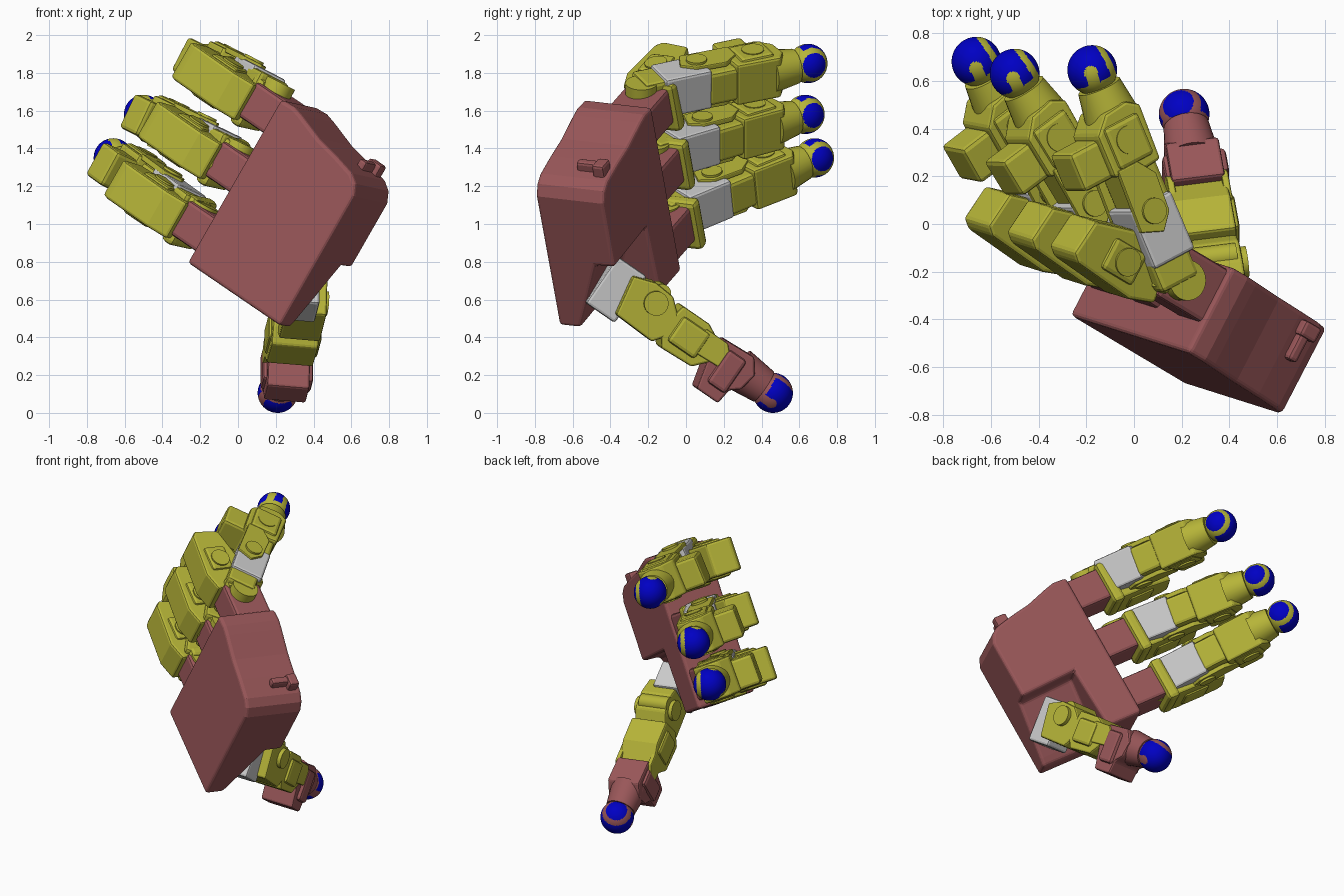
import bpy, bmesh
from mathutils import Vector, Matrix

if "Cube" in bpy.data.objects:
    bpy.data.objects.remove(bpy.data.objects["Cube"])

def material(name, col):
    m = bpy.data.materials.new(name)
    m.diffuse_color = (*col, 1)
    m.use_nodes = True
    m.node_tree.nodes["Principled BSDF"].inputs["Base Color"].default_value = m.diffuse_color
    return m

RED = material("red", (0.32, 0.095, 0.10))
YEL = material("yellow", (0.47, 0.46, 0.04))
BLUE = material("blue", (0.0, 0.0, 0.55))

def frame(o, u, v):
    """Matrix with columns u, v, u x v (v squared up against u)."""
    u = Vector(u).normalized()
    v = Vector(v)
    v = (v - u * v.dot(u)).normalized()
    m = Matrix((u, v, u.cross(v))).transposed().to_4x4()
    m.translation = o
    return m

def finish(name, bm, M, mat, bevel=0.0):
    bmesh.ops.recalc_face_normals(bm, faces=bm.faces)
    bm.transform(M)
    me = bpy.data.meshes.new(name)
    bm.to_mesh(me)
    bm.free()
    ob = bpy.data.objects.new(name, me)
    bpy.context.collection.objects.link(ob)
    if mat:
        me.materials.append(mat)
    if bevel:
        b = ob.modifiers.new("bevel", "BEVEL")
        b.width, b.segments, b.limit_method = bevel, 2, "ANGLE"
    return ob

def prism(name, M, pts, w0, w1, mat, plane="uv", bevel=0.012):
    """Profile in the u-v or u-w plane, extruded along the third axis."""
    bm = bmesh.new()
    place = (lambda p, w: (p[0], p[1], w)) if plane == "uv" else (lambda p, w: (p[0], w, p[1]))
    a = [bm.verts.new(place(p, w0)) for p in pts]
    b = [bm.verts.new(place(p, w1)) for p in pts]
    bm.faces.new(a)
    bm.faces.new(b[::-1])
    for i in range(len(pts)):
        j = (i + 1) % len(pts)
        bm.faces.new((a[i], a[j], b[j], b[i]))
    return finish(name, bm, M, mat, bevel)

def box(name, M, u, v, w, mat, bevel=0.015):
    return prism(name, M, [(u[0], v[0]), (u[1], v[0]), (u[1], v[1]), (u[0], v[1])], *w, mat, bevel=bevel)

def disc(name, M, c, axis, r1, r2, depth, mat):
    bm = bmesh.new()
    bmesh.ops.create_cone(bm, cap_ends=True, segments=28, radius1=r1, radius2=r2, depth=depth)
    rot = Matrix.Rotation(1.5708, 4, "Y" if axis == "u" else "X")
    bm.transform(Matrix.Translation(c) @ rot)
    for f in bm.faces:
        f.smooth = len(f.verts) == 4
    return finish(name, bm, M, mat)

PAD = Vector((.02, -.3, -.95)).normalized()

def tip(name, M, t, r, mat):
    """Round fingertip: blue disc on the palm side, blue end with a tongue at each side."""
    bm = bmesh.new()
    bmesh.ops.create_uvsphere(bm, u_segments=96, v_segments=64, radius=r)
    for f in bm.faces:
        n = f.calc_center_median().normalized()
        f.smooth = True
        c = n.dot(PAD)
        ends = [Vector((.1, s * .85, .5)).normalized() for s in (-1, 1)]
        tongue = any(n.dot(e) > 0.96 for e in ends) or (abs(n.z - .5) < .2 and n.x < .1 and abs(n.y) > .4)
        f.material_index = int(c > 0.77 or (n.x > -0.4 and c < 0.5 and not tongue))
    bm.transform(Matrix.Translation((t, 0, 0)))
    finish(name, bm, M, mat).data.materials.append(BLUE)

# ---- palm: u along the hand, v across, w towards the palm side
A = Vector((0.524, -0.175, 0.833))
L = Vector((-0.742, 0.442, 0.506))
P = Vector((0.22, -0.65, 0.465))
PALM = frame(P, L, A)
palm = prism("palm", PALM, [(-.01, 0), (-.01, .8), (.02, .86), (.07, .895), (.2, .925), (.34, .95),
             (.5, 1.0), (.56, 1.015), (.65, 1.01), (.65, 0)], -.02, 0.385, RED, bevel=0)
# slanted pocket for the thumb
cut = prism("thumb_pocket_cutter", frame(P, A, L), [(-.1, -.06), (.05, -.13), (.40, -.27), (.42, -.7), (-.1, -.7)],
            -.1, .40, None, "uw", 0)
cut.hide_render = cut.hide_viewport = True
bo = palm.modifiers.new("pocket", "BOOLEAN")
bo.operation, bo.object, bo.solver = "DIFFERENCE", cut, "EXACT"
bv = palm.modifiers.new("bevel", "BEVEL")
bv.width, bv.segments, bv.limit_method = 0.02, 3, "ANGLE"
# cable plug on the wrist corner
box("cable_plug", PALM, (.09, .18), (.86, .965), (.29, .36), RED)
box("cable_plug_arm", PALM, (.12, .17), (.88, .955), (.18, .31), RED)

# ---- three fingers
tips = [(-.175, .645, 1.85), (-.50, .63, 1.58), (-.66, .68, 1.35)]
for i, T in enumerate(tips):
    a = 0.875 - 0.365 * i
    n = f"finger_{i + 1}_"
    # pedestal, end plate and base motor follow the palm direction
    box(n + "pedestal", PALM, (.6, .90), (a - .095, a + .115), (.12, .37), RED, .02)
    box(n + "base_plate", PALM, (.86, .94), (a - .15, a + .14), (.14, .40), YEL, .025)
    prism(n + "base_motor", PALM, [(.88, .09), (1.0, .05), (1.3, .07), (1.34, .10), (1.32, .26), (1.1, .32), (.9, .33)],
          a - .12, a + .10, YEL, "uw", .015)
    box(n + "base_motor_cover", PALM, (1.02, 1.2), (a - .135, a + .115), (.10, .25), YEL, .02)
    disc(n + "base_horn", PALM, (1.1, a, .18), "v", .06, .06, .25, YEL)
    # the rest follows the finger direction
    K = Vector((0.2, -0.25, 1.66)) - A * 0.385 * i
    F = Vector(T) - K
    M = frame(K, F, -A)
    e = F.length
    disc(n + "knuckle", M, (.02, .02, .01), "v", .085, .085, .22, YEL)
    box(n + "knuckle_bracket", M, (.02, .2), (-.10, .11), (-.05, .14), YEL, .02)
    box(n + "grey_motor", M, (.13, .40), (-.115, .11), (-.07, .14), None)
    for s in (-1, 1):
        prism(n + "side_arm", M, [(.26, .04), (.33, -.02), (.5, -.03), (.58, .03), (.58, .13), (.3, .14)],
              s * .10, s * .13, YEL, "uw", .006)
        disc(n + "side_horn", M, (.36, s * .128, .05), "v", .055, .055, .03, YEL)
    box(n + "link", M, (.38, .57), (-.095, .095), (-.07, .11), YEL, .02)
    prism(n + "motor", M, [(.54, -.08), (.79, -.09), (.83, -.03), (.82, .08), (.75, .15), (.56, .15), (.53, .05)],
          -.12, .12, YEL, "uw", .014)
    box(n + "motor_body", M, (.555, .73), (-.085, .115), (.1, .285), YEL, .02)
    box(n + "motor_cover", M, (.575, .77), (-.135, .13), (-.06, .12), YEL, .02)
    disc(n + "motor_horn", M, (.68, 0, .03), "v", .06, .06, .28, YEL)
    disc(n + "tip_cone", M, (.74 + (e - .79) / 2, 0, 0), "u", .118, .094, e - .84, YEL)
    tip(n + "tip", M, e, .104, YEL)

# ---- thumb
Q, T = Vector((.36, -.36, .67)), Vector((.21, .46, .106))
M = frame(Q, T - Q, (1, 0, 0))
e = (T - Q).length
box("thumb_grey_motor", M, (-.10, .09), (-.12, .06), (-.13, .17), None)
prism("thumb_base_bracket", M, [(.02, -.09), (.14, -.13), (.26, -.12), (.34, -.05), (.36, .06), (.3, .14), (.06, .13)],
      -.10, .12, YEL, "uw")
disc("thumb_base_horn", M, (.2, .01, -.04), "v", .065, .065, .27, YEL)
disc("thumb_top_horn", M, (.2, 0, -.1), "v", .05, .05, .2, YEL)
prism("thumb_motor", M, [(.33, -.11), (.5, -.11), (.62, -.05), (.64, .03), (.55, .13), (.36, .14), (.3, .05)],
      -.13, .12, YEL, "uw")
box("thumb_motor_cover", M, (.36, .54), (-.145, .14), (-.07, .09), YEL, .02)
for s in (-1, 1):
    prism("thumb_side_arm", M, [(.5, -.08), (.64, -.08), (.7, -.02), (.68, .05), (.5, .06)],
          s * .10, s * .13, YEL, "uw", .008)
prism("thumb_tip_motor", M, [(.62, -.09), (.8, -.10), (.86, -.02), (.84, .08), (.79, .12), (.78, .21), (.64, .21), (.6, .05)],
      -.11, .115, RED, "uw")
box("thumb_tip_motor_cover", M, (.66, .78), (-.13, .14), (-.06, .15), RED, .02)
disc("thumb_tip_cone", M, (.76 + (e - .8) / 2, 0, 0), "u", .116, .096, e - .84, RED)
tip("thumb_tip", M, e, .106, RED)
